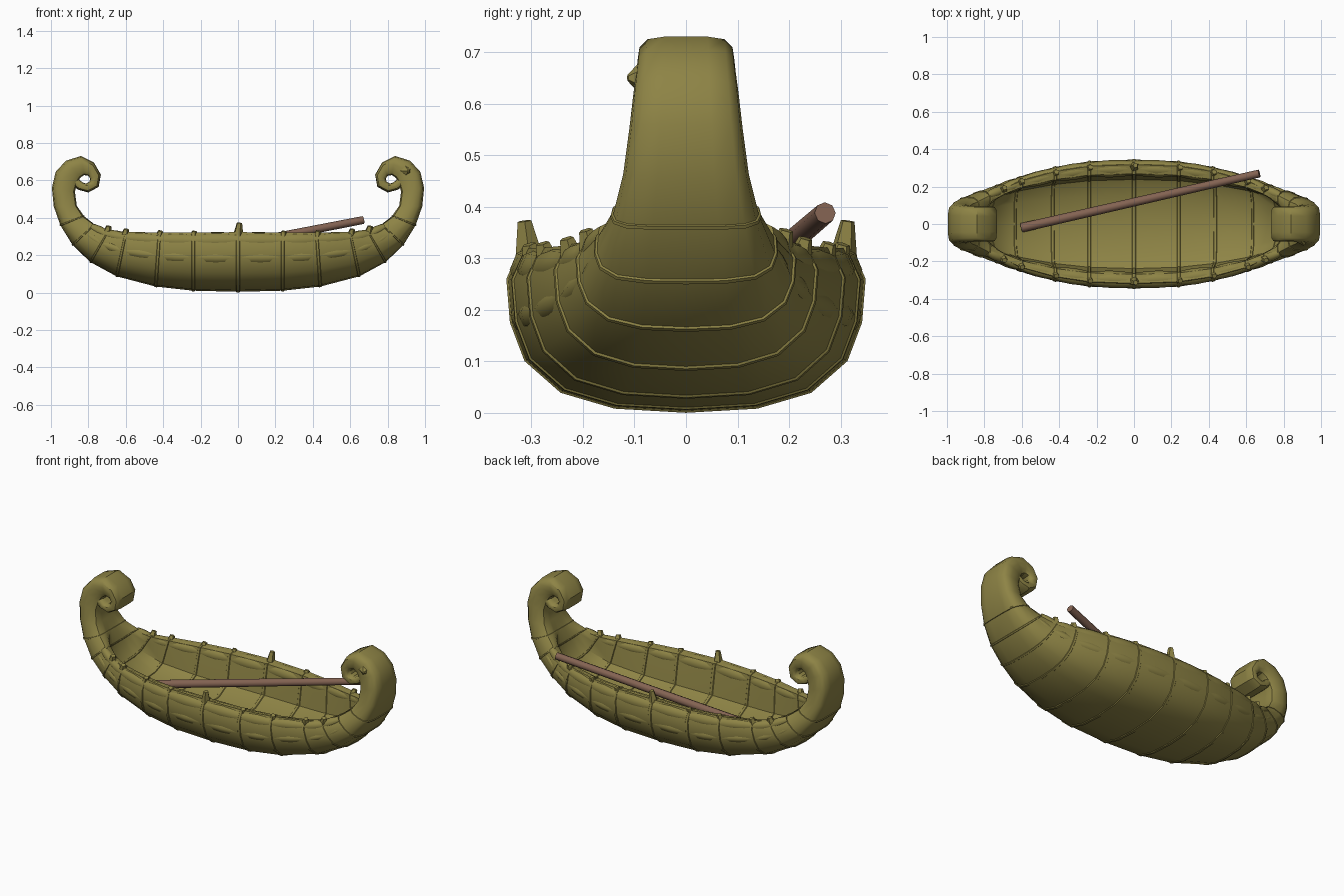
import bpy, bmesh, math
from mathutils import Vector

cube = bpy.data.objects.get("Cube")
if cube:
    bpy.data.objects.remove(cube, do_unlink=True)


def material(name, rgb):
    mat = bpy.data.materials.new(name)
    mat.use_nodes = True
    mat.diffuse_color = (*rgb, 1)
    mat.node_tree.nodes["Principled BSDF"].inputs["Base Color"].default_value = (*rgb, 1)
    return mat


reed = material("reed green", (0.27, 0.23, 0.06))
wood = material("paddle brown", (0.23, 0.125, 0.085))

# Half of the boat: keel x, keel z, deck x, deck z, half width, closedness
STATIONS = [
    (0, .004, 0, .323, .345, 0),
    (.24, .01, .24, .32, .335, 0),
    (.44, .032, .42, .32, .305, 0),
    (.65, .087, .6, .325, .252, 0),
    (.79, .163, .69, .335, .21, .1),
    (.885, .255, .765, .365, .175, .6),
    (.95, .36, .825, .41, .142, 1),
    (.985, .46, .862, .465, .122, 1),
    (.995, .56, .872, .54, .11, 1),
    (.975, .645, .858, .59, .102, 1),
    (.92, .705, .842, .615, .096, 1),
    (.84, .73, .822, .628, .094, 1),
    (.77, .695, .8, .624, .094, 1),
    (.733, .63, .79, .608, .094, 1),
    (.745, .565, .795, .592, .094, 1),
    (.80, .535, .812, .583, .094, 1),
    (.855, .55, .83, .588, .092, 1),
    (.90, .585, .85, .605, .088, 1),
]
LAST = len(STATIONS) - 1

# Half sections (across, up): open hull and solid curled stem
HULL = [(0, 0), (.4, .025), (.7, .12), (.9, .31), (.98, .54), (1, .8),
        (.92, 1), (.78, .97), (.74, .75), (.69, .42), (.45, .28), (0, .25)]
STEM = [(0, 0), (.45, 0), (.8, .05), (.96, .2), (1, .45), (.97, .75),
        (.85, .94), (.6, 1), (.45, 1), (.3, 1), (.15, 1), (0, 1)]


def station(p):
    """Interpolated station; negative p gives the mirrored end."""
    q = min(abs(p), LAST)
    i = min(int(q), LAST - 1)
    a, b = STATIONS[i], STATIONS[i + 1]
    ox, oz, tx, tz, w, t = (u + (v - u) * (q - i) for u, v in zip(a, b))
    sign = -1 if p < 0 else 1
    return Vector((sign * ox, 0, oz)), Vector((sign * tx, 0, tz)), w, t


def place(p, across, up):
    low, top, w, t = station(p)
    point = low.lerp(top, up)
    point.y = across * w
    return point


def ring(p, offset=0.0):
    """Closed section at p, pushed outward by offset."""
    low, top, w, t = station(p)
    height = (top - low).length
    half = [Vector(a).lerp(Vector(b), t) for a, b in zip(HULL, STEM)]
    flat = [Vector((v.x * w, v.y * height)) for v in half]
    flat += [Vector((-v.x, v.y)) for v in reversed(flat[1:-1])]
    points = []
    for i, v in enumerate(flat):
        along = flat[(i + 1) % len(flat)] - flat[i - 1]
        v = v + Vector((along.y, -along.x)).normalized() * offset
        point = low.lerp(top, v.y / height)
        point.y = v.x
        points.append(point)
    return points


def finish(name, bm, mat, angle=40):
    bmesh.ops.recalc_face_normals(bm, faces=bm.faces)
    mesh = bpy.data.meshes.new(name)
    bm.to_mesh(mesh)
    bm.free()
    mesh.materials.append(mat)
    obj = bpy.data.objects.new(name, mesh)
    bpy.context.collection.objects.link(obj)
    bpy.ops.object.select_all(action='DESELECT')
    obj.select_set(True)
    bpy.context.view_layer.objects.active = obj
    bpy.ops.object.shade_smooth_by_angle(angle=math.radians(angle))
    return obj


def loft(name, rings, mat, closed=False, angle=40):
    bm = bmesh.new()
    rows = [[bm.verts.new(v) for v in r] for r in rings]
    pairs = list(zip(rows, rows[1:]))
    if closed:
        pairs.append((rows[-1], rows[0]))
    else:
        bm.faces.new(rows[0])
        bm.faces.new(rows[-1])
    for a, b in pairs:
        for i in range(len(a)):
            j = (i + 1) % len(a)
            bm.faces.new((a[i], a[j], b[j], b[i]))
    return finish(name, bm, mat, angle)


def tube(name, path, radii, mat, sides=8):
    rings = []
    for i, c in enumerate(path):
        along = path[min(i + 1, len(path) - 1)] - path[max(i - 1, 0)]
        side = along.cross(Vector((0, 0, 1))).normalized()
        up = side.cross(along).normalized()
        turns = [math.tau * k / sides for k in range(sides)]
        rings.append([c + (side * math.cos(a) + up * math.sin(a)) * radii[i] for a in turns])
    return loft(name, rings, mat, angle=50)


# Hull and both curled stems in one skin
loft("hull", [ring(p) for p in range(-LAST, LAST + 1)], reed)

# Slim lashing bands around the hull and the foot of each stem
for p in range(-6, 7):
    steps = ((-.06, -.005), (-.03, .004), (.03, .004), (.06, -.005))
    loft("lashing_band", [ring(p + d, o) for d, o in steps], reed, closed=True)

# Reed bundles along each side, pinched at the lashings and thinner at the ends
count = 20
params = [k / 4 for k in range(-count, count + 1)]
for name, across, up, thick in (("rim_bundle", .87, .86, .038), ("side_bundle", .89, .58, .03)):
    for side in (-1, 1):
        path = [place(p, across * side, up) for p in params]
        radii = [(thick + .009 * abs(math.sin(math.pi * p))) * (station(p)[2] / .345)
                 for p in params]
        tube(name, path, radii, reed)

# Knot tufts standing on the rim at each lashing
for p in range(-4, 5):
    for side in (-1, 1):
        base = place(p, .88 * side, .91)
        tall = .078 if p == 0 else .035
        tip = base + Vector((.008, side * .01, tall))
        tube("knot_tuft", [base, tip], [.03 if p == 0 else .024, .014], reed, sides=5)

# Loose reed end on one curl
tube("loose_reed", [Vector((.9, -.08, .65)), Vector((.91, -.113, .65))], [.04, .006], reed, sides=5)

# Paddle pole resting from the floor over the rim
tube("paddle", [Vector((-.6, -.02, .14)), Vector((.67, .27, .388))], [.025, .021], wood, sides=8)
